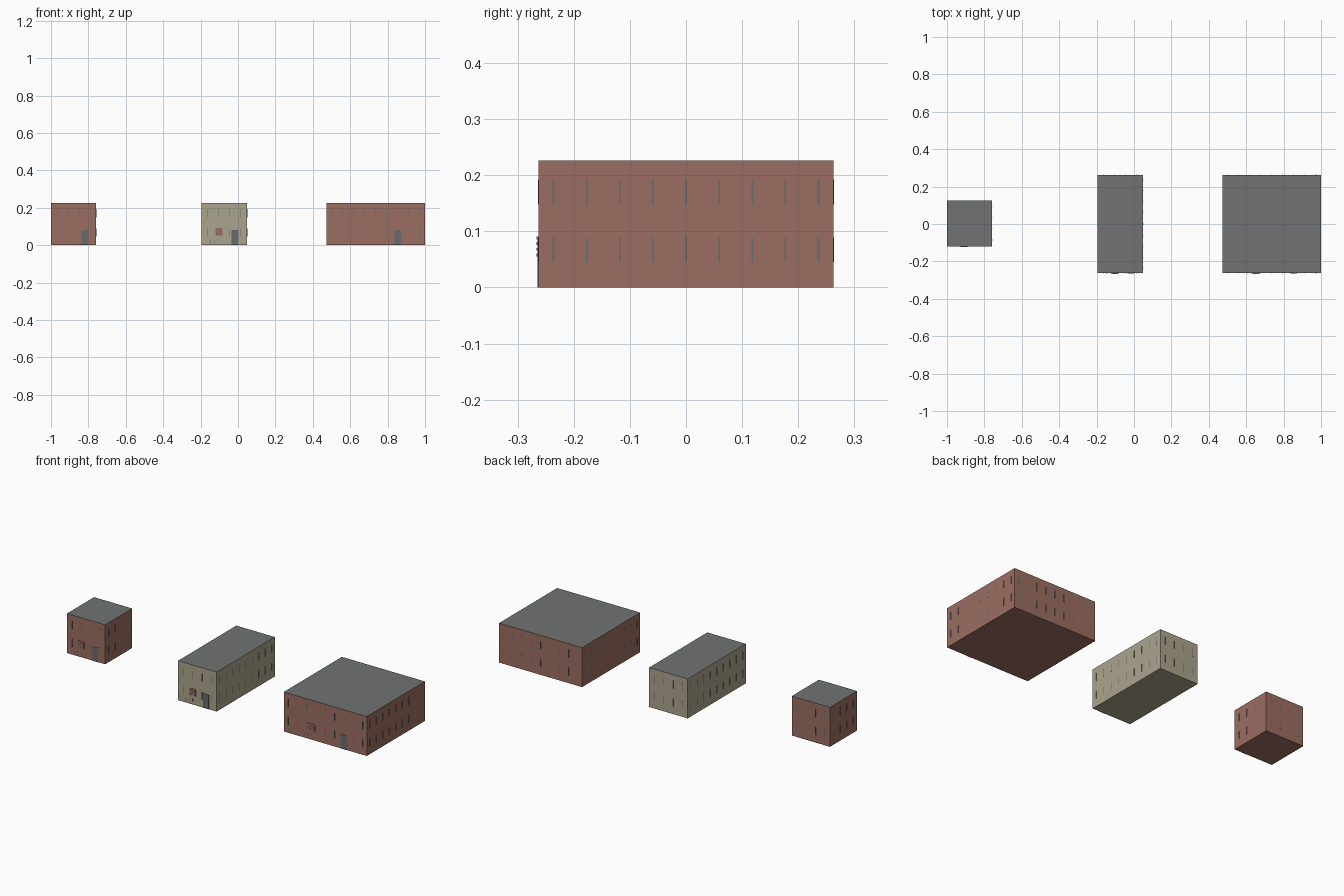
import bpy
import bmesh
from mathutils import Matrix, Vector

cube = bpy.data.objects.get("Cube")
if cube:
    bpy.data.objects.remove(cube, do_unlink=True)


def material(name, rgb):
    m = bpy.data.materials.new(name)
    m.use_nodes = True
    m.diffuse_color = (*rgb, 1)
    m.node_tree.nodes["Principled BSDF"].inputs["Base Color"].default_value = (*rgb, 1)
    return m


BRICK = material("red_brick", (0.33, 0.155, 0.12))
CREAM = material("cream_brick", (0.41, 0.37, 0.27))
SLATE = material("slate_grey", (0.165, 0.175, 0.17))
GLASS = material("door_grey", (0.13, 0.15, 0.15))

HEIGHT = 0.226


def boxes(name, specs, *mats):
    """One object made of boxes, each given as (centre, size)."""
    bm = bmesh.new()
    for centre, size in specs:
        matrix = Matrix.Translation(centre) @ Matrix.Diagonal((*size, 1))
        bmesh.ops.create_cube(bm, size=1, matrix=matrix)
    if len(mats) > 1:
        # the second colour goes on faces that look up
        bm.normal_update()
        for f in bm.faces:
            f.material_index = int(f.normal.z > 0.9)
    mesh = bpy.data.meshes.new(name)
    bm.to_mesh(mesh)
    bm.free()
    for m in mats:
        mesh.materials.append(m)
    obj = bpy.data.objects.new(name, mesh)
    bpy.context.collection.objects.link(obj)
    return obj


def columns(length):
    """Evenly spaced window positions along a wall."""
    n = 9 if length > 0.4 else 4
    return [(i - (n - 1) / 2) * 0.059 for i in range(n)]


def building(name, cx, cy, w, d, wall, panel_x, door_x):
    front = cy - d / 2
    # walls with a flat roof
    boxes(name + "_walls", [((cx, cy, HEIGHT / 2), (w, d, HEIGHT))], wall, SLATE)

    # two storeys of slit windows on every wall
    slits = []
    for z in (0.067, 0.17):
        for side in (-1, 1):
            for t in columns(w):
                x = cx + t
                hidden = side < 0 and z < 0.1 and min(abs(x - panel_x), abs(x - door_x)) < 0.025
                if not hidden:
                    slits.append(((x, cy + side * d / 2, z), (0.003, 0.002, 0.044)))
            for t in columns(d):
                slits.append(((cx + side * w / 2, cy + t, z), (0.002, 0.003, 0.044)))
    boxes(name + "_windows", slits, GLASS)

    # door, louvred panel and small posts on the front
    boxes(name + "_door", [((door_x, front, 0.041), (0.034, 0.004, 0.082))], GLASS)
    slats = [((panel_x, front, 0.053 + i * 0.005), (0.038, 0.006 if i % 2 else 0.004, 0.005))
             for i in range(8)]
    boxes(name + "_louvre_panel", slats, BRICK)
    posts = [((panel_x - 0.045 + i * 0.022, front, 0.016 + i * 0.005), (0.003, 0.003, 0.016))
             for i in range(3)]
    boxes(name + "_front_posts", posts, GLASS)


building("small_house", -0.879, 0.003, 0.242, 0.245, BRICK, -0.908, -0.82)
building("long_house", -0.073, 0.0, 0.244, 0.526, CREAM, -0.102, -0.018)
building("large_house", 0.737, 0.0, 0.526, 0.526, BRICK, 0.652, 0.855)
